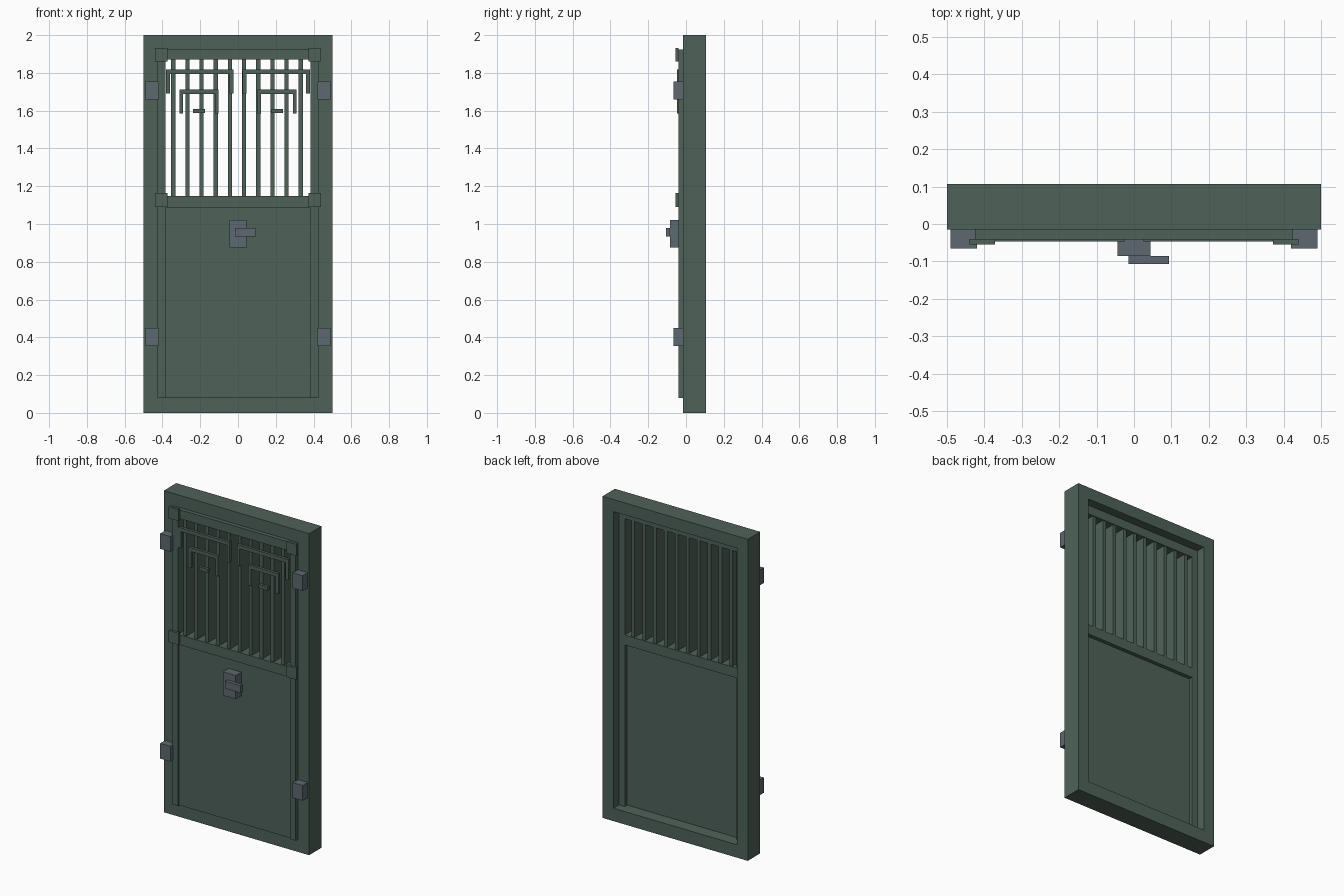
import bpy

old = bpy.data.objects.get("Cube")
if old:
    bpy.data.objects.remove(old, do_unlink=True)


def make_material(name, rgb):
    mat = bpy.data.materials.new(name)
    mat.use_nodes = True
    mat.diffuse_color = (*rgb, 1)
    node = next(n for n in mat.node_tree.nodes if n.type == 'BSDF_PRINCIPLED')
    node.inputs["Base Color"].default_value = (*rgb, 1)
    return mat


GREEN = make_material("dull green paint", (0.078, 0.122, 0.1))
STEEL = make_material("blue grey steel", (0.11, 0.14, 0.165))


def box(name, xs, ys, zs, mat=GREEN):
    """Axis-aligned box given by its extents on each axis."""
    spans = (xs, ys, zs)
    bpy.ops.mesh.primitive_cube_add(size=1)
    ob = bpy.context.object
    ob.name = name
    for v in ob.data.vertices:
        v.co = [lo if c < 0 else hi for c, (lo, hi) in zip(v.co, spans)]
    ob.data.materials.append(mat)
    return ob


def pair(name, xs, ys, zs, mat=GREEN):
    """The same box on both sides of the door."""
    box("left_" + name, xs, ys, zs, mat)
    box("right_" + name, (-xs[1], -xs[0]), ys, zs, mat)


# Outer frame
FRAME_Y = (-0.015, 0.107)
INNER, SILL, HEAD = 0.425, 0.08, 1.925
pair("frame_jamb", (INNER, 0.5), FRAME_Y, (0, 2))
box("frame_sill", (-INNER, INNER), FRAME_Y, (0, SILL))
box("frame_head", (-INNER, INNER), FRAME_Y, (HEAD, 2))

# Door leaf: stiles, rails and lower panel
LEAF_Y = (-0.041, 0.052)
OPEN = 0.385
pair("door_stile", (OPEN, INNER), LEAF_Y, (SILL, HEAD))
box("top_rail", (-OPEN, OPEN), LEAF_Y, (1.87, HEAD))
box("middle_rail", (-OPEN, OPEN), LEAF_Y, (1.085, 1.147))
box("lower_panel", (-OPEN, OPEN), (-0.029, 0.028), (SILL, 1.085))

# Upright slats in the upper opening
for i in range(10):
    x = -0.343 + 0.075 * i
    box(f"slat_{i + 1}", (x - 0.011, x + 0.011), (-0.031, 0.047), (1.147, 1.87))


# Nested brackets fixed over the slats
def bracket(name, x0, x1, bottom, top):
    y = (-0.047, -0.03)
    pair(name + "_bar", (x0, x1), y, (top - 0.023, top))
    for side, x in (("inner", x0), ("outer", x1 - 0.019)):
        pair(f"{name}_{side}_leg", (x, x + 0.019), y, (bottom, top - 0.023))


bracket("large_bracket", 0.025, 0.38, 1.69, 1.818)
bracket("small_bracket", 0.103, 0.31, 1.585, 1.712)
pair("short_bar", (0.175, 0.237), (-0.047, -0.03), (1.587, 1.61))

# Corner plates around the grille
for level, z in (("upper", 1.86), ("lower", 1.09)):
    pair(level + "_corner_plate", (0.372, 0.44), (-0.055, -0.04), (z, z + 0.073))

# Hinge blocks
for level, z in (("upper", 1.66), ("lower", 0.355)):
    pair(level + "_hinge", (0.42, 0.49), (-0.065, -0.015), (z, z + 0.095), STEEL)

# Latch
box("latch_plate", (-0.044, 0.044), (-0.085, -0.029), (0.875, 1.022), STEEL)
box("latch_handle", (-0.015, 0.093), (-0.107, -0.085), (0.934, 0.98), STEEL)
